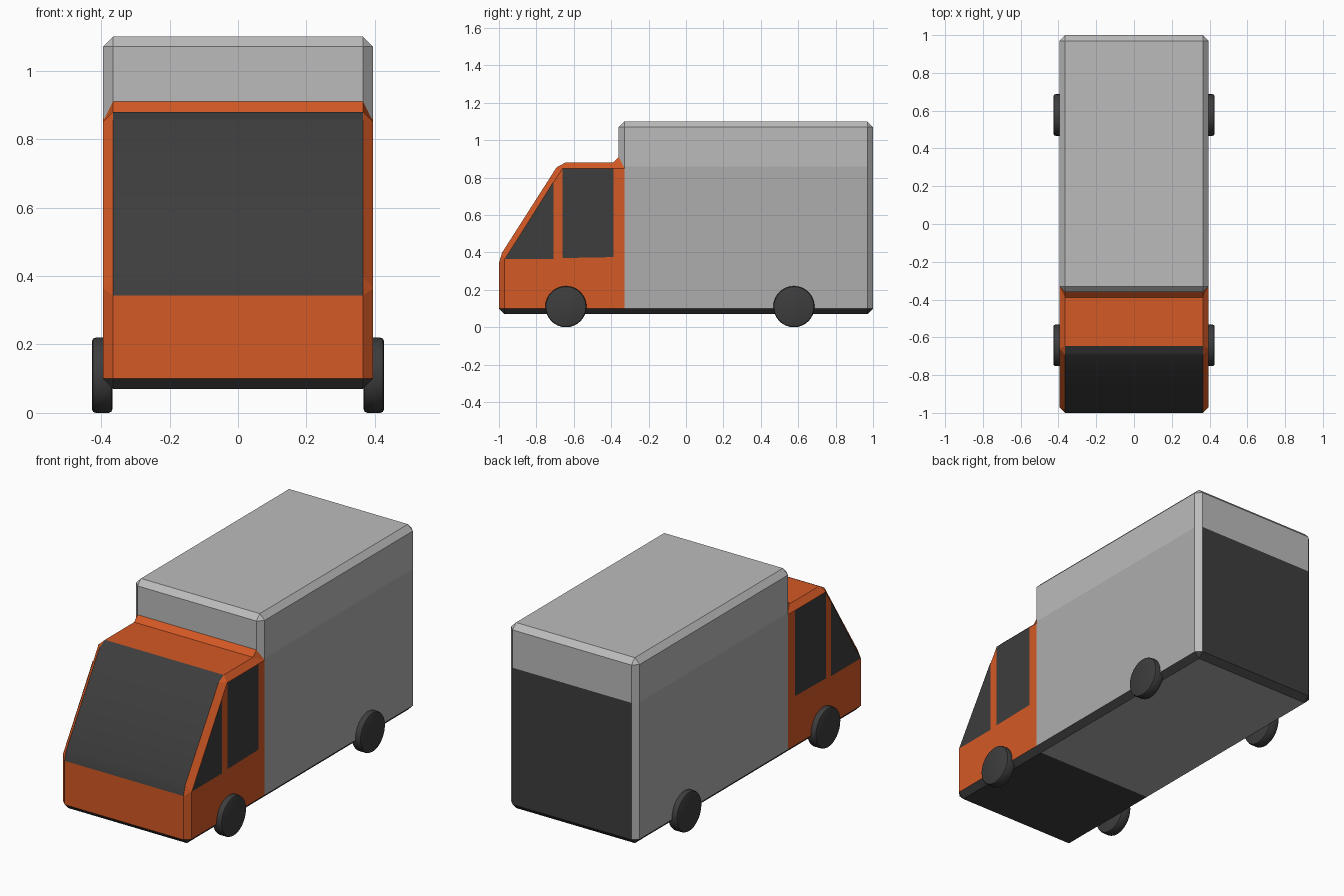
import bpy, bmesh, math
from mathutils import Vector, Matrix

if "Cube" in bpy.data.objects:
    bpy.data.objects.remove(bpy.data.objects["Cube"])

CH = 0.03        # chamfer size
HALF = 0.395     # half width of the body


def material(name, r, g, b):
    m = bpy.data.materials.new(name)
    m.diffuse_color = (r, g, b, 1)
    m.use_nodes = True
    m.node_tree.nodes["Principled BSDF"].inputs["Base Color"].default_value = m.diffuse_color
    return m


ORANGE = material("orange_paint", 0.66, 0.10, 0.018)
DARK = material("dark", 0.047, 0.047, 0.047)
LIGHT = material("light_grey", 0.5, 0.5, 0.5)
GREY = material("mid_grey", 0.42, 0.42, 0.42)


def make_object(name, bm, mat):
    mesh = bpy.data.meshes.new(name)
    bm.to_mesh(mesh)
    bm.free()
    ob = bpy.data.objects.new(name, mesh)
    bpy.context.collection.objects.link(ob)
    mesh.materials.append(mat)
    return ob


def smooth(ob):
    bpy.ops.object.select_all(action='DESELECT')
    ob.select_set(True)
    bpy.context.view_layer.objects.active = ob
    bpy.ops.object.shade_smooth_by_angle(angle=math.radians(30))


# Chamfered body shell from the side profile (y, z), counter-clockwise
profile = [Vector(p) for p in [(-1, 0.07), (1, 0.07), (1, 1.10), (-0.36, 1.10),
                               (-0.36, 0.88), (-0.676, 0.88), (-1, 0.373)]]
body = bmesh.new()
rings = {-1: [], 1: []}
for side in (-1, 1):
    for i, p in enumerate(profile):
        a = (p - profile[i - 1]).normalized()
        b = (profile[(i + 1) % len(profile)] - p).normalized()
        na, nb = Vector((-a.y, a.x)), Vector((-b.y, b.x))
        inset = p + CH * (na + nb) / (1 + na.dot(nb))
        before, after = p - a * CH, p + b * CH
        x = side * (HALF - CH)
        rings[side].append((body.verts.new((x, *before)), body.verts.new((x, *after)),
                            body.verts.new((side * HALF, *inset))))
for i in range(len(profile)):
    j = (i + 1) % len(profile)
    L, R = rings[-1], rings[1]
    body.faces.new((L[i][0], L[i][1], R[i][1], R[i][0]))
    body.faces.new((L[i][1], L[j][0], R[j][0], R[i][1]))
    for ring in (L, R):
        body.faces.new(ring[i])
        body.faces.new((ring[i][1], ring[j][0], ring[j][2], ring[i][2]))
for ring in rings.values():
    body.faces.new([c[2] for c in ring])
bmesh.ops.recalc_face_normals(body, faces=body.faces[:])

# Panel lines: cab / cargo split and the cargo side / roof split
for co, no in (((0, -0.33, 0), (0, 1, 0)), ((0, 0, 0.86), (0, 0, 1))):
    bmesh.ops.bisect_plane(body, geom=body.verts[:] + body.edges[:] + body.faces[:],
                           dist=1e-4, plane_co=co, plane_no=no)
body.normal_update()


def part_of(face):
    c, n = face.calc_center_median(), face.normal
    if n.z < -0.1:
        return "cargo_floor" if n.z < -0.99 and c.y > -0.33 else "chassis_skirt"
    if c.y < -0.33 and c.z < 0.905:
        glass = abs(n.x) < 0.1 and n.y < -0.2 and c.y < -0.6 and c.z > 0.35
        return "windscreen" if glass else "cab"
    if c.z < 0.86 and n.y > 0.99:
        return "rear_door"
    if c.z < 0.86 and abs(n.x) > 0.99:
        return "cargo_sides"
    return "cargo_roof"


# Separate the shell into its named parts
labels = [part_of(f) for f in body.faces]
for name, mat in (("cab", ORANGE), ("windscreen", DARK), ("chassis_skirt", DARK),
                  ("cargo_floor", GREY), ("cargo_sides", GREY),
                  ("cargo_roof", LIGHT), ("rear_door", DARK)):
    bm = body.copy()
    bmesh.ops.delete(bm, geom=[f for f, l in zip(bm.faces, labels) if l != name],
                     context='FACES')
    ob = make_object(name, bm, mat)
    if name == "windscreen":
        smooth(ob)
body.free()

# Side windows on both sides
windows = {"quarter_window": [(-0.967, 0.365), (-0.708, 0.365), (-0.708, 0.778)],
           "door_window": [(-0.66, 0.37), (-0.388, 0.375), (-0.388, 0.85), (-0.66, 0.85)]}
for side, tag in ((1, "right"), (-1, "left")):
    for name, pts in windows.items():
        bm = bmesh.new()
        bm.faces.new([bm.verts.new((side * (HALF + 0.0015), y, z)) for y, z in pts[::side]])
        make_object(f"{name}_{tag}", bm, DARK)

# Wheels with rounded shoulders
for side, tag in ((1, "right"), (-1, "left")):
    for y, end in ((-0.642, "front"), (0.577, "rear")):
        bm = bmesh.new()
        bmesh.ops.create_cone(bm, cap_ends=True, segments=32, radius1=0.11, radius2=0.11,
                              depth=0.06, matrix=Matrix.Rotation(math.pi / 2, 4, 'Y'))
        rims = [e for e in bm.edges if abs(e.verts[0].co.x - e.verts[1].co.x) < 1e-4]
        bmesh.ops.bevel(bm, geom=rims, offset=0.011, segments=2, profile=0.5,
                        affect='EDGES')
        wheel = make_object(f"{end}_wheel_{tag}", bm, DARK)
        wheel.location = (side * 0.397, y, 0.11)
        smooth(wheel)
